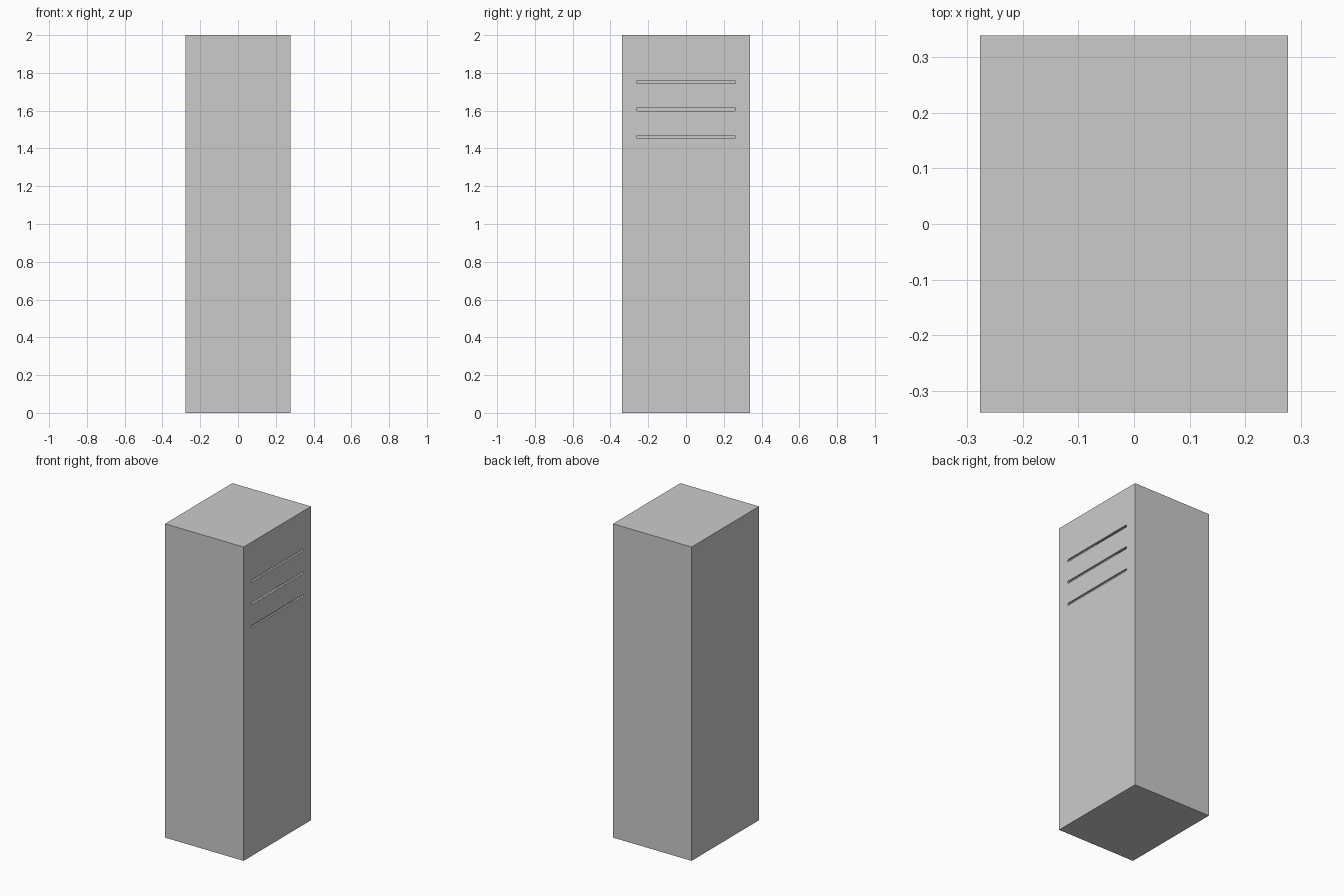
import bpy, bmesh

if "Cube" in bpy.data.objects:
    bpy.data.objects.remove(bpy.data.objects["Cube"])

W, D, H = 0.554, 0.678, 2.0   # width, depth, height
T = 0.012                     # sheet thickness


def box(name, lo, hi):
    """Axis-aligned box between two corners."""
    bm = bmesh.new()
    bmesh.ops.create_cube(bm, size=1)
    for v in bm.verts:
        v.co = [lo[i] + (v.co[i] + 0.5) * (hi[i] - lo[i]) for i in range(3)]
    me = bpy.data.meshes.new(name)
    bm.to_mesh(me)
    bm.free()
    ob = bpy.data.objects.new(name, me)
    bpy.context.collection.objects.link(ob)
    return ob


def round_ends(ob, r):
    """Round the slot ends (edges running along x)."""
    bm = bmesh.new()
    bm.from_mesh(ob.data)
    edges = [e for e in bm.edges
             if abs(e.verts[0].co.x - e.verts[1].co.x) > 1e-4]
    bmesh.ops.bevel(bm, geom=edges, offset=r, segments=3, profile=0.5,
                    affect='EDGES')
    bm.to_mesh(ob.data)
    bm.free()


def cut(target, cutter):
    cutter.hide_render = True
    cutter.display_type = 'WIRE'
    m = target.modifiers.new(cutter.name, 'BOOLEAN')
    m.operation = 'DIFFERENCE'
    m.solver = 'EXACT'
    m.object = cutter


# Hollow cabinet shell
shell = box("cabinet_shell", (-W / 2, -D / 2, 0), (W / 2, D / 2, H))
cut(shell, box("interior_cutter", (-W / 2 + T, -D / 2 + T, T),
               (W / 2 - T, D / 2 - T, H - T)))

# Vent slots in the door side
for i, z in enumerate((1.461, 1.607, 1.751)):
    slot = box(f"vent_cutter_{i + 1}", (W / 2 - 0.04, -0.263, z - 0.0075),
               (W / 2 + 0.04, 0.263, z + 0.0075))
    round_ends(slot, 0.006)
    cut(shell, slot)

# Inner shelf, seen through the vents
box("inner_shelf", (-W / 2 + T, -D / 2 + T, 1.33), (0.16, D / 2 - T, 1.42))
